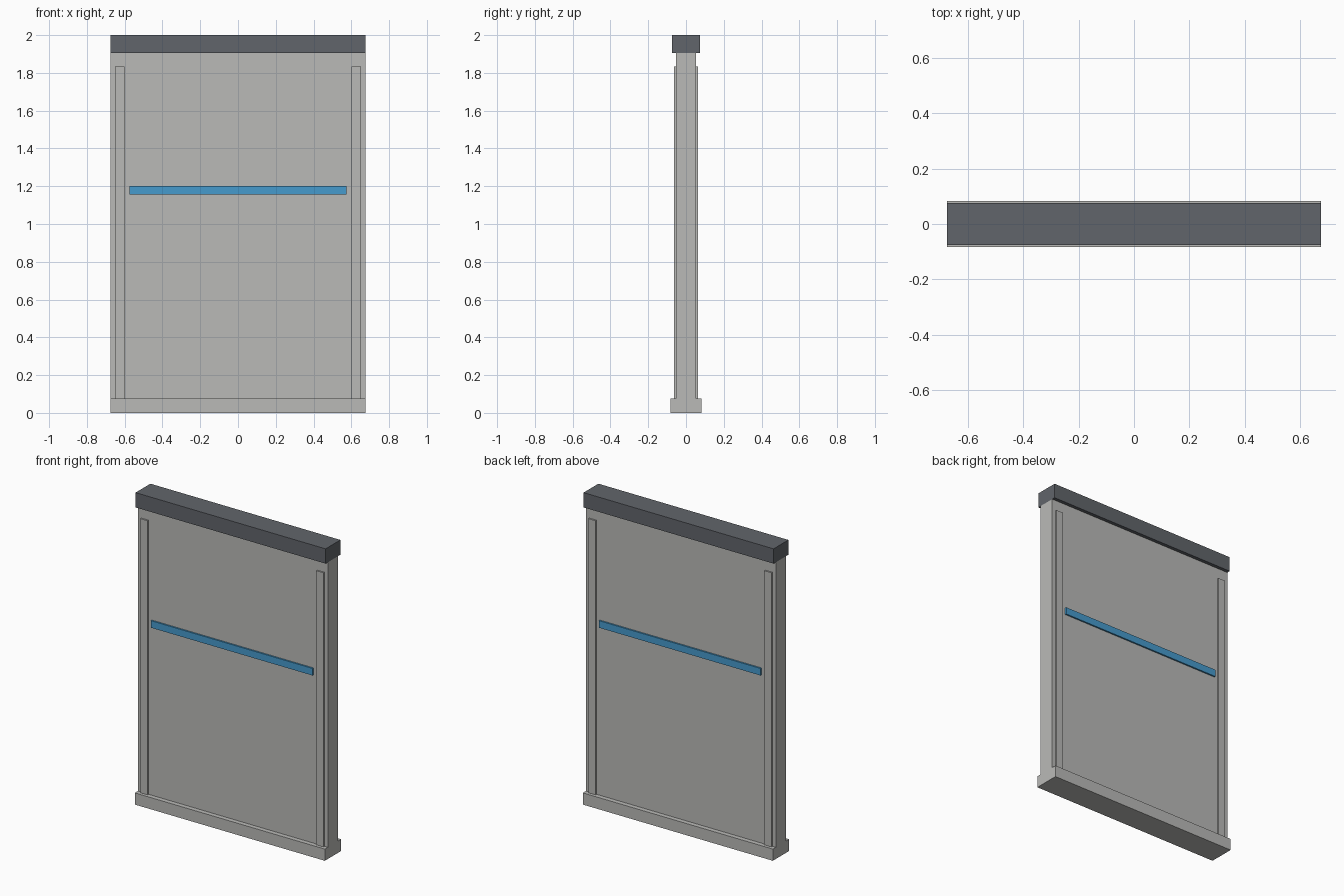
import bpy

# Remove the default object
cube = bpy.data.objects.get("Cube")
if cube:
    bpy.data.objects.remove(cube, do_unlink=True)


def material(name, rgb):
    mat = bpy.data.materials.new(name)
    mat.use_nodes = True
    colour = (*rgb, 1)
    mat.diffuse_color = colour
    mat.node_tree.nodes["Principled BSDF"].inputs["Base Color"].default_value = colour
    return mat


def box(name, mat, x, y, z):
    """Box spanning the given (low, high) ranges."""
    spans = (x, y, z)
    bpy.ops.mesh.primitive_cube_add(size=1, location=[sum(s) / 2 for s in spans])
    obj = bpy.context.object
    obj.name = name
    obj.scale = [s[1] - s[0] for s in spans]
    bpy.ops.object.transform_apply(location=False, rotation=False, scale=True)
    obj.data.materials.append(mat)
    return obj


grey = material("light_grey", (0.49, 0.49, 0.475))
dark = material("dark_grey", (0.12, 0.13, 0.145))
blue = material("blue", (0.061, 0.328, 0.61))

HALF = 0.675    # half width
FACE = 0.053    # half thickness of the panel
RELIEF = 0.063  # outer face of the raised trim
BASE_TOP = 0.075
CAP_BOTTOM = 1.905

# Panel, base and cap
box("wall_panel", grey, (-HALF, HALF), (-FACE, FACE), (BASE_TOP, CAP_BOTTOM))
box("base_plinth", grey, (-HALF, HALF), (-0.083, 0.083), (0, BASE_TOP))
box("top_cap", dark, (-HALF, HALF), (-0.075, 0.075), (CAP_BOTTOM, 2))

# Raised trim on both faces
for face, side in (("front", -1), ("back", 1)):
    depth = sorted((side * FACE, side * RELIEF))
    box(face + "_stripe", blue, (-0.575, 0.575), depth, (1.155, 1.2))
    for hand, sx in (("left", 1), ("right", -1)):
        across = sorted((sx * 0.6, sx * 0.65))
        box(f"{face}_{hand}_rib", grey, across, depth, (BASE_TOP, 1.835))
